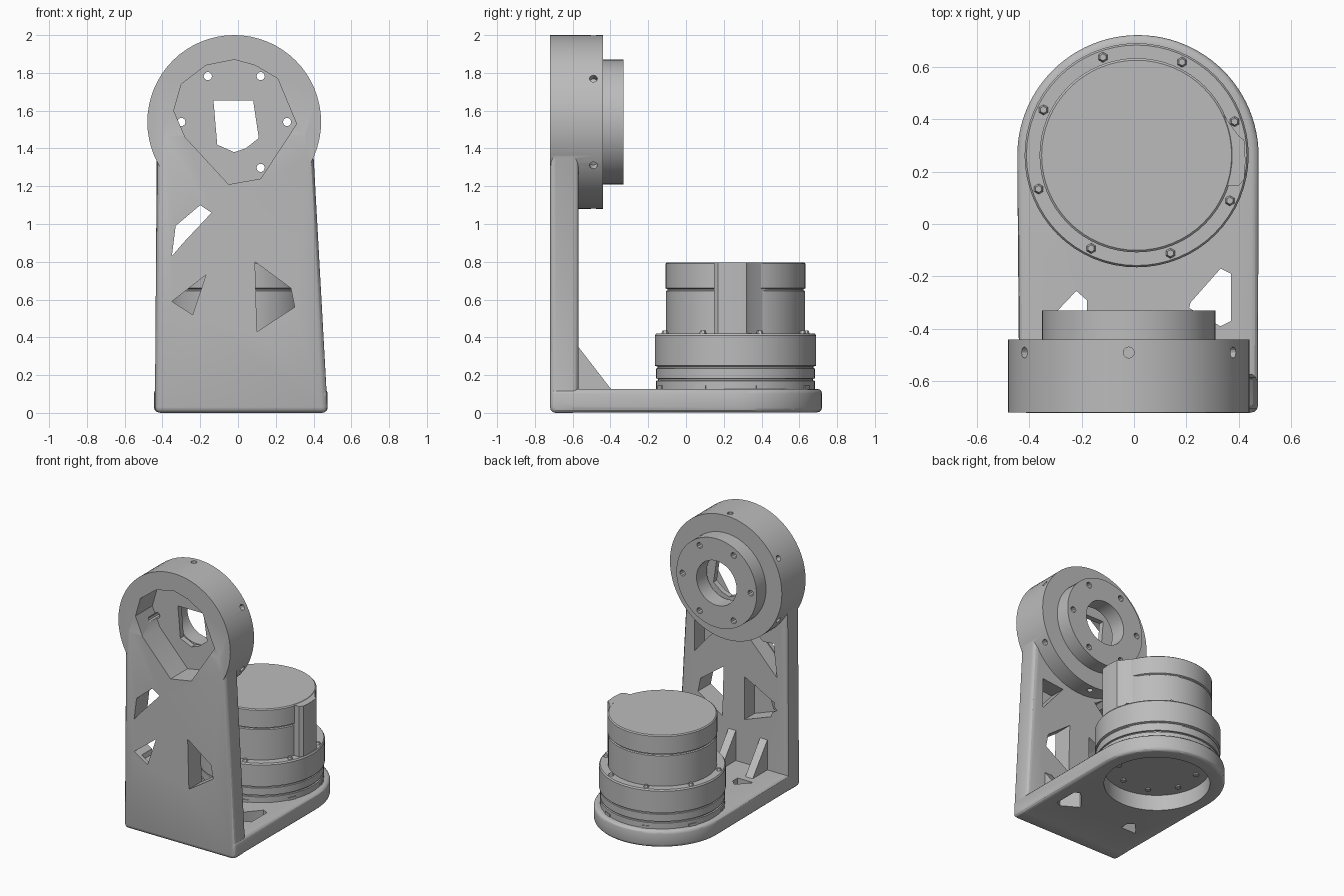
import bpy, bmesh
from math import sin, cos, pi, radians
from mathutils import Matrix, Vector

if "Cube" in bpy.data.objects:
    bpy.data.objects.remove(bpy.data.objects["Cube"])

grey = bpy.data.materials.new("machined grey")
grey.use_nodes = True
grey.diffuse_color = (0.5, 0.5, 0.5, 1)
grey.node_tree.nodes["Principled BSDF"].inputs["Base Color"].default_value = (0.5, 0.5, 0.5, 1)

RX, RZ = -0.02, 1.54     # bearing ring centre
MX, MY = 0.01, 0.262     # motor centre


def finish(bm, name):
    bmesh.ops.recalc_face_normals(bm, faces=bm.faces)
    mesh = bpy.data.meshes.new(name)
    bm.to_mesh(mesh)
    bm.free()
    mesh.materials.append(grey)
    ob = bpy.data.objects.new(name, mesh)
    bpy.context.collection.objects.link(ob)
    return ob


def prism(name, points, low, high, axis="z"):
    """Extrude a flat outline along one axis."""
    place = {"z": lambda a, b, h: (a, b, h),
             "y": lambda a, b, h: (a, h, b),
             "x": lambda a, b, h: (h, a, b)}[axis]
    bm = bmesh.new()
    base = bm.faces.new([bm.verts.new(place(a, b, low)) for a, b in points])
    new = bmesh.ops.extrude_face_region(bm, geom=[base])["geom"]
    step = Vector(place(0, 0, high - low))
    bmesh.ops.translate(bm, vec=step, verts=[v for v in new if isinstance(v, bmesh.types.BMVert)])
    return finish(bm, name)


def ring_points(cx, cy, r, n=64, start=0, end=2 * pi):
    return [(cx + r * cos(start + (end - start) * i / n),
             cy + r * sin(start + (end - start) * i / n)) for i in range(n)]


def apply_mod(ob, kind, **settings):
    mod = ob.modifiers.new(kind, kind)
    for key, value in settings.items():
        setattr(mod, key, value)
    bpy.context.view_layer.objects.active = ob
    bpy.ops.object.modifier_apply(modifier=mod.name)


def combine(ob, other, operation):
    apply_mod(ob, "BOOLEAN", object=other, operation=operation, solver="EXACT")
    bpy.data.objects.remove(other)


def bevel(ob, width):
    apply_mod(ob, "BEVEL", width=width, segments=3, limit_method="ANGLE", angle_limit=radians(40))


def smooth(ob):
    bpy.ops.object.select_all(action="DESELECT")
    ob.select_set(True)
    bpy.context.view_layer.objects.active = ob
    bpy.ops.object.shade_smooth_by_angle(angle=radians(30))


# Upright plate and round-ended foot plate
bracket = prism("bracket", [(-0.44, 0), (0.475, 0), (0.4, 1.36), (0.38, 1.5), (-0.42, 1.5), (-0.43, 1.36)],
                -0.72, -0.57, "y")
bevel(bracket, 0.03)
foot = prism("foot", [(-0.437, -0.717), (0.472, -0.717)] + ring_points(0.015, 0.26, 0.46, 48, 0, pi)
             + [(-0.445, 0.26)], 0.003, 0.127)
bevel(foot, 0.025)
combine(bracket, foot, "UNION")

# Bearing housing at the top of the upright
combine(bracket, prism("housing", ring_points(RX, RZ, 0.46), -0.719, -0.44, "y"), "UNION")

# Gusset ribs in the inner corner
for x in (-0.24, 0.02, 0.28):
    rib = prism("rib", [(-0.6, 0.1), (-0.37, 0.1), (-0.4, 0.13), (-0.57, 0.35), (-0.6, 0.37)],
                x - 0.03, x + 0.03, "x")
    combine(bracket, rib, "UNION")

# Truss openings in the upright
openings = [
    [(-0.33, 0.99), (-0.2, 1.1), (-0.14, 1.06), (-0.29, 0.9), (-0.35, 0.83)],
    [(-0.17, 0.73), (-0.35, 0.59), (-0.24, 0.52)],
    [(0.09, 0.8), (0.28, 0.66), (0.3, 0.56), (0.1, 0.43)],
]
for shape in openings:
    combine(bracket, prism("cut", shape, -0.8, -0.5, "y"), "DIFFERENCE")
# Blind pockets on the inner face
for shape in ([(0.33, 0.85), (0.33, 1.08), (0.15, 1.06)],
              [(-0.33, 0.85), (-0.33, 1.08), (-0.13, 1.06)],
              [(-0.08, 0.77), (-0.33, 0.64), (-0.3, 0.53), (-0.08, 0.45)]):
    combine(bracket, prism("cut", shape, -0.69, -0.5, "y"), "DIFFERENCE")

# Openings in the foot
for shape in ([(-0.31, -0.35), (-0.22, -0.255), (-0.18, -0.29), (-0.18, -0.35)],
              [(0.215, -0.3), (0.33, -0.17), (0.37, -0.19), (0.37, -0.37), (0.33, -0.39), (0.21, -0.32)]):
    combine(bracket, prism("cut", shape, -0.1, 0.2), "DIFFERENCE")
combine(bracket, prism("cut", ring_points(0.015, 0.26, 0.36), -0.1, 0.2), "DIFFERENCE")

# Angular recess in the front of the housing, with a round bore behind
recess = [(-0.17, 1.84), (-0.02, 1.87), (0.09, 1.84), (0.21, 1.77), (0.31, 1.53), (0.12, 1.24),
          (-0.05, 1.21), (-0.28, 1.46), (-0.34, 1.6), (-0.3, 1.74)]
combine(bracket, prism("cut", recess, -0.8, -0.52, "y"), "DIFFERENCE")
combine(bracket, prism("cut", ring_points(RX, RZ, 0.3), -0.48, -0.4, "y"), "DIFFERENCE")
window = [(-0.13, 1.655), (0.08, 1.655), (0.11, 1.455), (0.04, 1.4), (-0.02, 1.38), (-0.11, 1.42)]
combine(bracket, prism("cut", window, -0.6, -0.4, "y"), "DIFFERENCE")

# Bearing flange with its bore
flange = prism("bearing_flange", ring_points(RX, RZ, 0.33), -0.45, -0.33, "y")
combine(flange, prism("cut", ring_points(RX, RZ, 0.165, 32), -0.6, -0.2, "y"), "DIFFERENCE")

# Bolt holes through the flange and around the housing rim
for i in range(6):
    a = i * pi / 3
    hole = ring_points(RX + 0.28 * cos(a), RZ + 0.28 * sin(a), 0.022, 10)
    combine(flange, prism("cut", hole, -0.6, -0.2, "y"), "DIFFERENCE")
    if i != 4:
        combine(bracket, prism("cut", hole, -0.6, -0.4, "y"), "DIFFERENCE")
    b = a + pi / 6
    bm = bmesh.new()
    out = Vector((cos(b), 0, sin(b)))
    spot = Matrix.Translation(Vector((RX, -0.49, RZ)) + out * 0.46)
    bmesh.ops.create_cone(bm, cap_ends=True, segments=12, radius1=0.021, radius2=0.021, depth=0.08,
                          matrix=spot @ out.to_track_quat("Z", "Y").to_matrix().to_4x4())
    combine(bracket, finish(bm, "cut"), "DIFFERENCE")
smooth(bracket)
smooth(flange)

# Motor body turned from one profile, with narrow grooves
profile = [(0, 0.12), (0.42, 0.12), (0.42, 0.17), (0.41, 0.172), (0.41, 0.18), (0.42, 0.182),
           (0.42, 0.235), (0.412, 0.237), (0.412, 0.245), (0.427, 0.25), (0.427, 0.41), (0.42, 0.42),
           (0.368, 0.42), (0.368, 0.645), (0.36, 0.65), (0.36, 0.655), (0.37, 0.66), (0.37, 0.79),
           (0.362, 0.797), (0, 0.797)]
bm = bmesh.new()
verts = [bm.verts.new((MX + r, MY, z)) for r, z in profile]
edges = [bm.edges.new(pair) for pair in zip(verts, verts[1:])]
bmesh.ops.spin(bm, geom=verts + edges, cent=(MX, MY, 0), axis=(0, 0, 1), angle=2 * pi, steps=64)
bmesh.ops.remove_doubles(bm, verts=bm.verts, dist=0.0005)
motor = finish(bm, "motor_body")
smooth(motor)

# Cable housing down the side of the motor
cable = prism("cable_housing", [(0.3, 0.147), (0.4, 0.147), (0.42, 0.17), (0.425, 0.24), (0.42, 0.32),
                                (0.4, 0.335), (0.33, 0.43), (0.28, 0.43)], 0.415, 0.795)
smooth(cable)

# Bolt heads on the shoulder and under the motor, and lugs at its foot
bm = bmesh.new()
for i in range(8):
    a = radians(19 + 45 * i)
    for r, z, size in ((0.395, 0.425, 0.022), (0.27, 0.115, 0.022)):
        bmesh.ops.create_cone(bm, cap_ends=True, segments=6, radius1=size, radius2=size * 0.6, depth=0.02,
                              matrix=Matrix.Translation((MX + r * cos(a), MY + r * sin(a), z)))
    lug = Matrix.Translation((MX + 0.41 * cos(a), MY + 0.41 * sin(a), 0.135)) @ Matrix.Rotation(a, 4, "Z")
    bmesh.ops.create_cube(bm, size=1, matrix=lug @ Matrix.Diagonal((0.03, 0.06, 0.022, 1)))
finish(bm, "motor_bolts")
